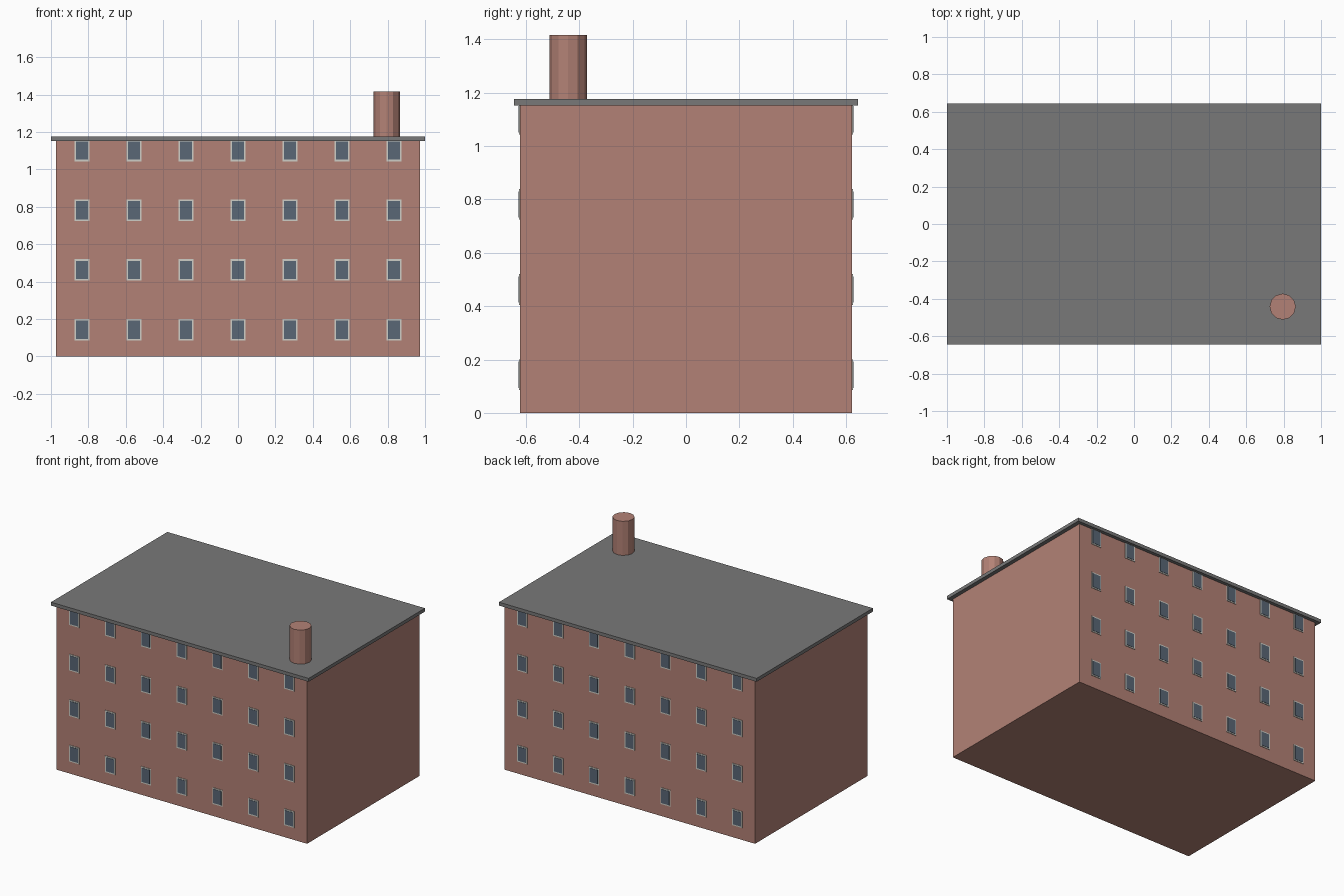
import bpy, bmesh
from mathutils import Matrix, Vector

if "Cube" in bpy.data.objects:
    bpy.data.objects.remove(bpy.data.objects["Cube"])


def material(name, rgb):
    m = bpy.data.materials.new(name)
    m.diffuse_color = (*rgb, 1)
    m.use_nodes = True
    m.node_tree.nodes["Principled BSDF"].inputs["Base Color"].default_value = m.diffuse_color
    return m


BRICK = material("brick", (0.45, 0.222, 0.18))
ROOF = material("roof_grey", (0.19, 0.19, 0.19))
GLASS = material("window_glass", (0.1, 0.135, 0.18))
FRAME = material("window_frame", (0.62, 0.62, 0.57))


def add_box(bm, centre, size):
    mat = Matrix.Translation(Vector(centre)) @ Matrix.Diagonal((*size, 1))
    bmesh.ops.create_cube(bm, size=1, matrix=mat)


def finish(bm, name, mat):
    mesh = bpy.data.meshes.new(name)
    bm.to_mesh(mesh)
    bm.free()
    mesh.materials.append(mat)
    ob = bpy.data.objects.new(name, mesh)
    bpy.context.collection.objects.link(ob)
    return ob


def boxes(name, mat, items):
    bm = bmesh.new()
    for centre, size in items:
        add_box(bm, centre, size)
    return finish(bm, name, mat)


WALL_Y = 0.622

# Main block and overhanging flat roof slab
boxes("walls", BRICK, [((0, 0, 0.577), (1.944, 2 * WALL_Y, 1.154))])
boxes("roof_slab", ROOF, [((0, 0, 1.165), (2.0, 1.29, 0.024))])

# Twelve-sided chimney
bm = bmesh.new()
bmesh.ops.create_cone(bm, cap_ends=True, segments=12, radius1=0.07, radius2=0.07,
                      depth=0.24, matrix=Matrix.Translation((0.795, -0.442, 1.296)))
finish(bm, "chimney", BRICK)

# Four rows of seven windows on the front and the back
for side, sign in (("front", -1), ("back", 1)):
    spots = [(i * 0.278, 0.143 + k * 0.3193) for i in range(-3, 4) for k in range(4)]
    y = sign * WALL_Y
    boxes(side + "_window_frames", FRAME,
          [((x, y, z), (0.078, 0.007, 0.115)) for x, z in spots])
    boxes(side + "_window_panes", GLASS,
          [((x, y + sign * 0.0015, z), (0.062, 0.008, 0.098)) for x, z in spots])
